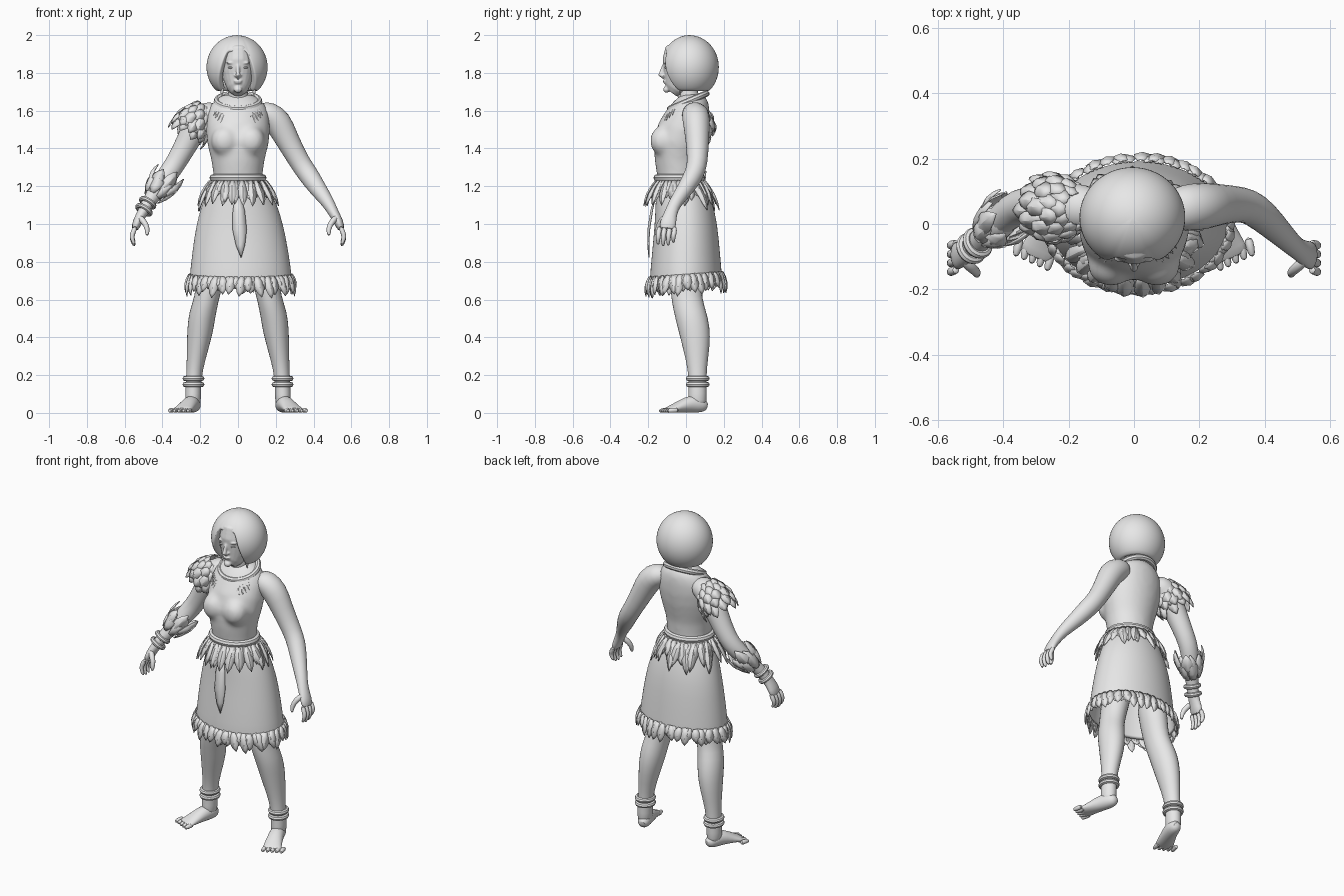
import bpy, bmesh, math, random
from mathutils import Vector, Matrix

random.seed(4)
if "Cube" in bpy.data.objects:
    bpy.data.objects.remove(bpy.data.objects["Cube"])

clay = bpy.data.materials.new("plain grey")
clay.use_nodes = True
GREY = (0.8, 0.8, 0.8, 1)
clay.diffuse_color = GREY
clay.node_tree.nodes["Principled BSDF"].inputs["Base Color"].default_value = GREY
Y, Z = Vector((0, 1, 0)), Vector((0, 0, 1))


def finish(bm, name, subsurf=0, voxel=0, relax=8, thick=0, angle=60):
    """Turn a bmesh into a smooth shaded object with modifiers."""
    bmesh.ops.recalc_face_normals(bm, faces=bm.faces)
    mesh = bpy.data.meshes.new(name)
    bm.to_mesh(mesh)
    bm.free()
    ob = bpy.data.objects.new(name, mesh)
    bpy.context.collection.objects.link(ob)
    mesh.materials.append(clay)
    if voxel:
        m = ob.modifiers.new("blend", 'REMESH')
        m.mode, m.voxel_size, m.use_smooth_shade = 'VOXEL', voxel, True
        ob.modifiers.new("relax", 'SMOOTH').iterations = relax
    if thick:
        m = ob.modifiers.new("thickness", 'SOLIDIFY')
        m.thickness, m.offset = thick, -1
    if subsurf:
        ob.modifiers.new("rounding", 'SUBSURF').levels = subsurf
    bpy.ops.object.select_all(action='DESELECT')
    ob.select_set(True)
    bpy.context.view_layer.objects.active = ob
    bpy.ops.object.shade_smooth_by_angle(angle=math.radians(angle))


def tube(bm, rings, side=1, sides=12, ref=Y, caps=True):
    """Loft ellipses (x, y, z, ru, rv) along a path; side=-1 mirrors it."""
    pts = [Vector((side * r[0], r[1], r[2])) for r in rings]
    loops = []
    for i, r in enumerate(rings):
        t = (pts[min(i + 1, len(pts) - 1)] - pts[max(i - 1, 0)]).normalized()
        u = ref.cross(t).normalized()
        v = t.cross(u)
        ru, rv = r[3], r[-1]
        loops.append([bm.verts.new(pts[i] + u * ru * math.cos(a) + v * rv * math.sin(a))
                      for a in (2 * math.pi * k / sides for k in range(sides))])
    for a, b in zip(loops, loops[1:]):
        for k in range(sides):
            bm.faces.new((a[k], a[k - 1], b[k - 1], b[k]))
    if caps:
        bm.faces.new(loops[0])
        bm.faces.new(loops[-1][::-1])


def ball(bm, centre, size):
    m = Matrix.Translation(centre) @ Matrix.Diagonal((*size, 1))
    bmesh.ops.create_uvsphere(bm, u_segments=16, v_segments=10, radius=1, matrix=m)


def band(name, centre, ru, rv, r, axis=Z):
    """A rounded hoop around an axis."""
    bpy.ops.mesh.primitive_torus_add(major_segments=32, minor_segments=8, major_radius=1, minor_radius=0.1)
    ob = bpy.context.object
    ob.name = name
    for v in ob.data.vertices:
        d = Vector((v.co.x, v.co.y, 0)).normalized()
        off = (v.co - d) * 10 * r
        v.co = Vector((d.x * ru, d.y * rv, 0)) + off
    ob.matrix_world = Matrix.Translation(centre) @ Z.rotation_difference(axis).to_matrix().to_4x4()
    ob.data.materials.append(clay)
    bpy.ops.object.shade_smooth_by_angle()


def feather(bm, base, direction, normal, length, width):
    """A pointed leaf with a slightly raised quill."""
    d = direction.normalized()
    s = d.cross(normal).normalized()
    n = s.cross(d)
    rows = []
    for t, w in ((0, .4), (.25, .85), (.55, 1), (.8, .65), (1, .04)):
        c = base + d * length * t + n * width * .22 * math.sin(t * 2.6)
        rows.append([bm.verts.new(c - s * w * width / 2), bm.verts.new(c + n * width * .14 * w),
                     bm.verts.new(c + s * w * width / 2)])
    for a, b in zip(rows, rows[1:]):
        for k in (0, 1):
            bm.faces.new((a[k], a[k + 1], b[k + 1], b[k]))


# Sleeveless top
bm = bmesh.new()
tube(bm, [(0, -.03, 1.18, .135, .11), (0, -.035, 1.26, .13, .118), (0, -.04, 1.34, .142, .127),
          (0, -.034, 1.43, .164, .138), (0, -.015, 1.5, .17, .135), (0, .012, 1.57, .166, .118),
          (0, .028, 1.62, .152, .1), (0, .035, 1.655, .122, .085), (0, .035, 1.685, .08, .06)], sides=24)
for s in (1, -1):
    ball(bm, (s * .07, -.122, 1.44), (.074, .07, .08))
finish(bm, "sleeveless_top", voxel=.012, relax=16)

# Neck
bm = bmesh.new()
tube(bm, [(0, .03, 1.58, .08, .07), (0, .02, 1.65, .06, .06), (0, 0, 1.72, .05, .055), (0, 0, 1.8, .05, .055)])
finish(bm, "neck", subsurf=1)

# Head, with brow, nose, lips, chin and ears blended in
bm = bmesh.new()
tube(bm, [(0, -.075, 1.695, .032, .032), (0, -.06, 1.715, .055, .06), (0, -.04, 1.75, .072, .08),
          (0, -.025, 1.8, .084, .095), (0, -.02, 1.86, .086, .105), (0, -.01, 1.92, .078, .1),
          (0, 0, 1.96, .04, .05)], sides=20)
tube(bm, [(0, -.116, 1.84, .009, .01), (0, -.126, 1.81, .01, .013), (0, -.135, 1.79, .013, .013),
          (0, -.118, 1.777, .011, .01)])
ball(bm, (0, -.103, 1.712), (.022, .018, .018))
ball(bm, (0, -.114, 1.757), (.024, .01, .005))
ball(bm, (0, -.11, 1.747), (.02, .01, .005))
for s in (1, -1):
    ball(bm, (s * .038, -.104, 1.853), (.026, .016, .006))
    ball(bm, (s * .013, -.12, 1.785), (.007, .01, .006))
    ball(bm, (s * .085, -.02, 1.79), (.01, .02, .03))
finish(bm, "head", voxel=.005, relax=5)
for s, label in ((1, "left"), (-1, "right")):
    bm = bmesh.new()
    ball(bm, (s * .037, -.101, 1.828), (.016, .013, .007))
    finish(bm, label + "_eye")
    bm = bmesh.new()
    feather(bm, Vector((s * .085, -.03, 1.75)), -Z, -Y, .07, .02)
    finish(bm, label + "_earring", thick=.006)

# Rounded hair: each column falls from the crown to a rim that opens at the face
bm = bmesh.new()
COLS, STEPS = 64, 12
grid = []
for c in range(COLS):
    a = 2 * math.pi * c / COLS
    f = min(1, max(0, (min(a, 2 * math.pi - a) - .42) / .53))
    rim = math.radians(60 + 83 * f ** .7)
    col = []
    for k in range(1, STEPS + 1):
        p = rim * k / STEPS
        col.append(bm.verts.new((.163 * math.sin(a) * math.sin(p) - .005, .02 - .155 * math.cos(a) * math.sin(p),
                                 1.83 + .17 * math.cos(p))))
    grid.append(col)
crown = bm.verts.new((-.005, .02, 2))
for c in range(COLS):
    a, b = grid[c - 1], grid[c]
    bm.faces.new((crown, a[0], b[0]))
    for k in range(STEPS - 1):
        bm.faces.new((a[k], a[k + 1], b[k + 1], b[k]))
finish(bm, "hair", thick=.04, subsurf=1)

# Arms, hands, legs, feet and anklets on both sides
for s, label in ((1, "left"), (-1, "right")):
    bm = bmesh.new()
    tube(bm, [(.1, .04, 1.6, .05, .06), (.16, .05, 1.585, .072, .075), (.215, .055, 1.54, .077, .074),
              (.258, .06, 1.45, .064, .064), (.33, .062, 1.32, .055, .055), (.37, .045, 1.265, .056, .054),
              (.42, 0, 1.19, .048, .046), (.48, -.06, 1.11, .034, .034), (.505, -.08, 1.06, .028, .034),
              (.535, -.095, 1.01, .025, .044), (.548, -.1, .965, .02, .046)], s, 14)
    finish(bm, label + "_arm", subsurf=1)
    bm = bmesh.new()
    for k in range(4):
        y, drop = -.14 + k * .027, (.008, 0, .003, .018)[k]
        tube(bm, [(.54, y, .99, .015), (.561, y - .005, .945, .0145), (.562, y - .008, .915 + drop, .013),
                  (.546, y - .008, .88 + drop, .008)], s, 8)
    tube(bm, [(.525, -.11, 1.04, .018), (.495, -.135, 1.01, .018), (.478, -.15, .975, .015),
              (.482, -.158, .935, .009)], s, 8)
    finish(bm, label + "_fingers", subsurf=1)
    bm = bmesh.new()
    tube(bm, [(.11, .01, .9, .09, .1), (.148, .0, .7, .072, .088), (.167, .003, .6, .066, .083),
              (.19, .025, .52, .073, .086), (.2, .045, .44, .071, .086), (.213, .055, .35, .06, .074),
              (.23, .06, .23, .043, .05), (.237, .062, .14, .042, .048), (.238, .06, .06, .045, .052),
              (.24, .06, .03, .03, .04)], s, 14)
    finish(bm, label + "_leg", subsurf=1)
    bm = bmesh.new()
    tube(bm, [(.225, .115, .03, .02, .02), (.23, .085, .042, .04, .042), (.247, .03, .05, .044, .05),
              (.27, -.03, .034, .048, .034), (.292, -.08, .019, .055, .019), (.303, -.105, .014, .054, .013)],
         s, 14, Z)
    for k in range(5):
        x, y = .252 + k * .024, -.118 + k * .011
        tube(bm, [(x, y + .035, .014, .015), (x + .008, y, .014, .015), (x + .015, y - .027, .01, .009)], s, 8, Z)
    finish(bm, label + "_foot", subsurf=1)
    for z in (.15, .182):
        band(label + "_anklet", (s * .236, .062, z), .044, .049, .014)

# Skirt and belt
bm = bmesh.new()
tube(bm, [(.0, -.035, 1.25, .128, .115), (.0, -.025, 1.18, .165, .135), (.005, -.012, 1.1, .2, .152),
          (.008, 0, 1, .23, .166), (.012, 0, .85, .256, .18), (.015, 0, .68, .276, .195)], sides=40, caps=False)
finish(bm, "skirt", subsurf=1, thick=.006)
band("belt", (0, -.035, 1.245), .132, .118, .019)


def fringe(name, centre, rx, ry, rows, count, flare, length, width, dip=0):
    """Overlapping rows of feathers hanging around an ellipse."""
    bm = bmesh.new()
    for row in range(rows):
        for k in range(count):
            a = 2 * math.pi * (k + row / rows + random.uniform(-.2, .2)) / count
            out = Vector((math.cos(a) / rx, math.sin(a) / ry, 0)).normalized()
            base = Vector(centre) + Vector((rx * math.cos(a), ry * math.sin(a), dip * math.sin(a)))
            base += out * .005 * (rows - row)
            side = Z.cross(out) * random.uniform(-.25, .25)
            feather(bm, base, -Z + out * flare + side, out, length * random.uniform(.75, 1.1) * (1 - .2 * row), width)
    finish(bm, name, thick=.004, angle=30)


fringe("waist_feathers", (0, -.03, 1.23), .137, .118, 3, 22, .43, .17, .05)
fringe("hem_feathers", (.014, 0, .735), .264, .186, 2, 36, .1, .11, .052, .014)

# Long feather hanging down the front
bm = bmesh.new()
feather(bm, Vector((.0, -.163, 1.15)), Vector((.05, -.08, -1)), -Y, .33, .075)
finish(bm, "long_front_feather", thick=.004)

# Necklace with a fan of small feathers
band("necklace", (0, .012, 1.65), .112, .104, .017, Vector((0, -.42, 1)))
bm = bmesh.new()
for k in range(-7, 8):
    a = k * .15
    base = Vector((.1 * math.sin(a), .005 - .1 * math.cos(a), 1.65 - .042 * math.cos(a)))
    feather(bm, base, Vector((a * .75, -.5, -1)), Vector((0, -1, .45)), .125 - abs(k) * .007, .019)
finish(bm, "necklace_feathers", thick=.003, angle=30)


def sleeve(name, start, axis, rows, step, radius, swell, count, flare, length, width):
    """Rows of feathers lying along a limb."""
    axis = Vector(axis).normalized()
    u = Y.cross(axis).normalized()
    v = axis.cross(u)
    bm = bmesh.new()
    for row in range(rows):
        for k in range(count):
            a = 2 * math.pi * (k + row * .5 + random.uniform(-.15, .15)) / count
            out = u * math.cos(a) + v * math.sin(a)
            base = Vector(start) + axis * step * row + out * (radius + swell * math.sin(row / rows * 2.6))
            feather(bm, base, axis + out * flare, out, length * random.uniform(.8, 1.15), width)
    finish(bm, name, thick=.005, angle=30)


# Feathered shoulder and forearm cuff on the right arm
sleeve("shoulder_feathers", (-.17, .045, 1.625), (-.55, .02, -.8), 5, .027, .048, .036, 10, .16, .09, .058)
sleeve("cuff_feathers", (-.455, -.03, 1.145), (.55, .42, .72), 2, .03, .045, .008, 7, .14, .135, .066)
bm = bmesh.new()
tube(bm, [(.39, .03, 1.24, .058), (.425, -.005, 1.185, .054), (.465, -.045, 1.13, .043)], -1, 16)
finish(bm, "forearm_cuff", subsurf=1)
for x, y, z in ((-.478, -.058, 1.112), (-.498, -.075, 1.075)):
    band("bracelet", (x, y, z), .038, .038, .013, Vector((.5, .4, .8)).normalized())
